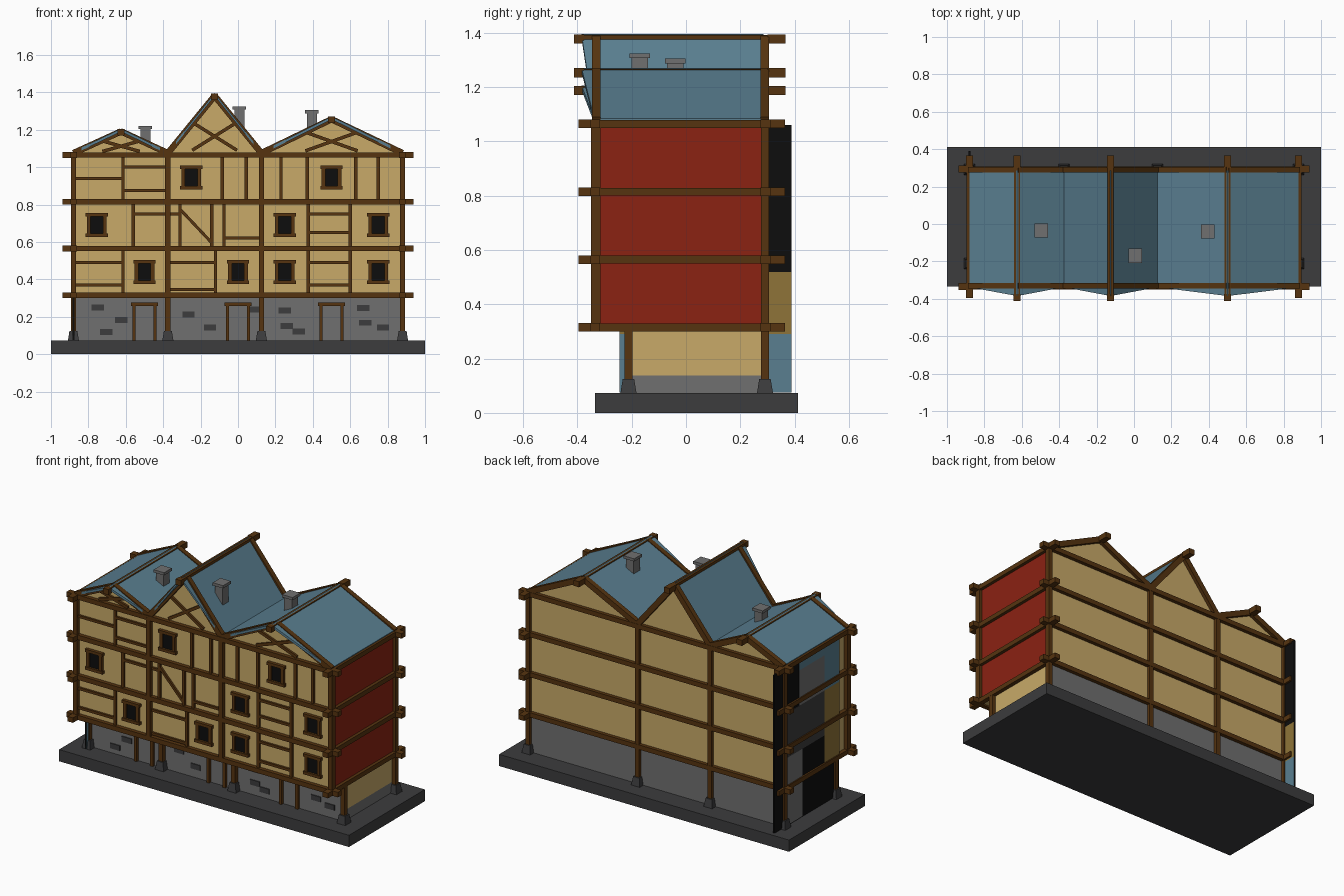
import bpy, bmesh, math
from mathutils import Vector, Matrix

if "Cube" in bpy.data.objects:
    bpy.data.objects.remove(bpy.data.objects["Cube"])

def mat(name, r, g, b):
    m = bpy.data.materials.new(name)
    m.diffuse_color = (r, g, b, 1)
    m.use_nodes = True
    m.node_tree.nodes["Principled BSDF"].inputs["Base Color"].default_value = m.diffuse_color
    return m

TAN = mat("plaster_tan", .58, .40, .14)
BROWN = mat("timber_brown", .093, .034, .005)
GREY = mat("stone_grey", .16, .16, .16)
DARK = mat("dark_stone", .045, .045, .047)
BLUE = mat("roof_blue", .10, .21, .28)
RED = mat("wall_red", .26, .016, .006)
BLACK = mat("black", .004, .004, .004)
OCHRE = mat("ochre", .275, .175, .04)

def finish(name, bm, mats, rule=None):
    bmesh.ops.recalc_face_normals(bm, faces=bm.faces)
    bm.normal_update()
    if rule:
        for f in bm.faces:
            f.material_index = rule(f)
    me = bpy.data.meshes.new(name)
    bm.to_mesh(me)
    bm.free()
    for m in mats:
        me.materials.append(m)
    ob = bpy.data.objects.new(name, me)
    bpy.context.collection.objects.link(ob)
    return ob

def add_box(bm, x0, x1, y0, y1, z0, z1, taper=1.0):
    M = Matrix.Translation(((x0+x1)/2, (y0+y1)/2, (z0+z1)/2)) @ Matrix.Diagonal((x1-x0, y1-y0, z1-z0, 1))
    vs = bmesh.ops.create_cube(bm, size=1, matrix=M)['verts']
    for v in vs:
        if v.co.z > (z0+z1)/2:
            v.co.x = (x0+x1)/2 + (v.co.x-(x0+x1)/2)*taper
            v.co.y = (y0+y1)/2 + (v.co.y-(y0+y1)/2)*taper

def boxes(name, m, items, rule=None):
    bm = bmesh.new()
    for it in items:
        add_box(bm, *it)
    return finish(name, bm, m if isinstance(m, list) else [m], rule)

def add_prism(bm, pts, y0, y1):
    # profile in x,z pushed along y
    a = [bm.verts.new((x, y0, z)) for x, z in pts]
    b = [bm.verts.new((x, y1, z)) for x, z in pts]
    bm.faces.new(a)
    bm.faces.new(b[::-1])
    for i in range(len(pts)):
        j = (i+1) % len(pts)
        bm.faces.new((a[i], b[i], b[j], a[j]))

def add_strip(bm, p, q, w, y0, y1):
    # straight timber between two x,z points
    d = Vector((q[0]-p[0], q[1]-p[1])).normalized()
    n = Vector((-d.y, d.x))*w/2
    add_prism(bm, [(p[0]-n.x, p[1]-n.y), (q[0]-n.x, q[1]-n.y),
                   (q[0]+n.x, q[1]+n.y), (p[0]+n.x, p[1]+n.y)], y0, y1)

FY, BY, GY = -.325, .285, -.2        # front, back and ground floor wall planes
POSTS = [-.88, -.375, .125, .88]
LEVELS = [.315, .565, .815, 1.065]
GABLES = [(-.88, -.625, -.375, 1.185), (-.375, -.125, .125, 1.375), (.125, .5, .88, 1.25)]

# base slab
boxes("base", DARK, [(-1, 1, -.335, .413, 0, .073)])
# ground floor: stone, plastered on the upper side walls
boxes("ground_floor", [GREY, TAN],
      [(-.87, .87, GY, BY, .07, .138), (-.87, .87, GY, BY, .138, .315)],
      lambda f: 1 if abs(f.normal.x) > .5 and f.calc_center_median().z > .138 else 0)
# upper floors, red on the right side
boxes("upper_floors", [TAN, RED], [(-.87, .875, FY, BY, .31, 1.07)],
      lambda f: 1 if f.normal.x > .5 else 0)

# gable walls
bm = bmesh.new()
for a, c, b, h in GABLES:
    add_prism(bm, [(a, 1.06), (b, 1.06), (c, h-.005)], FY, BY)
finish("gable_walls", bm, [TAN])

# roof panels with a flared front edge
bm = bmesh.new()
for a, c, b, h in GABLES:
    for e in (a, b):
        P = [(e, -.338, 1.068), (c, -.385, h+.005), (c, BY, h+.005), (e, BY, 1.068)]
        lo = [bm.verts.new(p) for p in P]
        hi = [bm.verts.new((x, y, z+.016)) for x, y, z in P]
        bm.faces.new(lo)
        bm.faces.new(hi)
        for i in range(4):
            j = (i+1) % 4
            bm.faces.new((lo[i], lo[j], hi[j], hi[i]))
finish("roof_panels", bm, [BLUE])

# rafters along the gable edges
bm = bmesh.new()
for a, c, b, h in GABLES:
    for e in (a, b):
        add_strip(bm, (e, 1.075), (c, h+.006), .034, -.346, -.315)
        add_strip(bm, (e, 1.075), (c, h+.006), .034, .275, .306)
finish("rafters", bm, [BROWN])

# floor beams and ridge beams with thicker end blocks
r, k = .0145, .0185
items = []
for z in LEVELS:
    for y in (-.335, .293):
        items.append((-.9, .9, y-r, y+r, z-r, z+r))
        for s in (-1, 1):
            x0, x1 = sorted((s*.862, s*.937))
            items.append((x0, x1, y-k, y+k, z-k+.003, z+k-.003))
    for x in (-.88, .88):
        items.append((x-r, x+r, -.38, .35, z-r, z+r))
        items += [(x-k, x+k, -.396, -.32, z-k+.003, z+k-.003), (x-k, x+k, .28, .365, z-k+.003, z+k-.003)]
boxes("floor_beams", BROWN, items)
items = []
for a, c, b, h in GABLES:
    z = h+.004
    items.append((c-.016, c+.016, -.4, .35, z-.012, z+.014))
    items += [(c-k, c+k, -.412, -.375, z-k, z+.016), (c-k, c+k, .3, .367, z-k, z+.016)]
boxes("ridge_beams", BROWN, items)

# posts and stone feet
items, feet = [], []
for x in POSTS:
    w = .014
    items += [(x-w, x+w, -.35, -.315, .315, 1.065), (x-w, x+w, -.226, -.198, .1, .315),
              (x-w, x+w, .277, .306, .1, 1.065)]
    feet += [(x-.03, x+.03, y-.03, y+.03, .07, .125, .7) for y in (-.212, .291)]
boxes("posts", BROWN, items)
boxes("post_feet", DARK, feet)

# timber framing on the front: verticals (x, floor) and horizontals (x0, x1, z)
bm = bmesh.new()
y0, y1 = -.338, -.32
for x, n in [(-.615, 0), (-.12, 0), (.375, 0), (.6, 0), (-.56, 1), (-.31, 1), (-.14, 1), (-.075, 1),
             (.375, 1), (.6, 1), (-.615, 2), (-.085, 2), (.045, 2), (.23, 2), (.37, 2), (.63, 2), (.75, 2)]:
    add_box(bm, x-.009, x+.009, y0, y1, LEVELS[n], LEVELS[n+1])
for a, b, z in [(-.87, -.615, .49), (-.87, -.615, .37), (-.375, -.12, .49), (-.375, -.12, .345),
                (.375, .6, .49), (.375, .6, .37), (-.56, -.31, .75), (-.075, .125, .62),
                (.375, .6, .75), (.375, .6, .65), (-.87, -.615, .94), (-.615, -.375, 1.0), (-.615, -.375, .875)]:
    add_box(bm, a, b, y0, y1, z-.008, z+.008)
add_strip(bm, (-.31, .775), (-.14, .595), .016, y0, y1)
# crossed braces in the gables
for c, z, dx, dz in [(-.625, 1.112, .1, .028), (-.125, 1.165, .12, .075), (.5, 1.137, .14, .05)]:
    for s in (-1, 1):
        add_strip(bm, (c-dx, z-s*dz), (c+dx, z+s*dz), .018, y0, y1)
finish("front_framing", bm, [BROWN])

# windows
frames, panes = [], []
for x, z in [(-.5, .44), (0, .44), (.25, .44), (.75, .44), (-.755, .69), (.25, .69), (.75, .69),
             (-.25, .945), (.5, .945)]:
    panes.append((x-.037, x+.037, -.333, -.325, z-.05, z+.05))
    frames += [(x-.06, x+.06, -.346, -.32, z+.046, z+.064), (x-.06, x+.06, -.346, -.32, z-.064, z-.046)]
    frames += [(x+s*.043-.01, x+s*.043+.01, -.342, -.32, z-.05, z+.05) for s in (-1, 1)]
boxes("window_frames", BROWN, frames)
boxes("window_panes", BLACK, panes)

# door frames
items = []
for x in (-.5, 0, .5):
    items.append((x-.072, x+.072, -.222, -.195, .258, .276))
    items += [(x+s*.056-.009, x+s*.056+.009, -.218, -.195, .07, .27) for s in (-1, 1)]
boxes("door_frames", BROWN, items)

# darker stones in the ground floor wall
boxes("wall_stones", DARK,
      [(x-.033, x+.033, GY-.006, GY+.004, z-.016, z+.016) for x, z in
       [(-.75, .25), (-.625, .182), (-.705, .118), (-.265, .213), (-.15, .142), (.095, .24), (.25, .233),
        (.325, .122), (.26, .15), (.67, .247), (.775, .142), (.68, .168)]])

# chimneys with caps
items = []
for x, y, z in [(-.495, -.035, 1.22), (.007, -.17, 1.325), (.395, -.04, 1.305)]:
    items += [(x-.027, x+.027, y-.03, y+.03, 1.06, z-.01), (x-.036, x+.036, y-.038, y+.038, z-.017, z)]
boxes("chimneys", GREY, items)

# patchwork panel on the left side, set back past the rear wall
boxes("left_panel", [BLACK, OCHRE, BLUE],
      [(-.884, -.873, -.245, .389, a, b) for a, b in ((.075, .29), (.29, .52), (.52, 1.06))],
      lambda f: 0 if f.normal.x < .5 else (2 if f.calc_center_median().z < .29
                                           else 1 if f.calc_center_median().z < .52 else 0))
PATCH = [(GREY, .12, .27, .08, .5), (DARK, -.1, .27, .5, .78), (GREY, -.1, .15, .78, 1.0),
         (BLUE, -.245, -.1, .78, 1.06), (OCHRE, -.245, -.1, .3, .78), (BLUE, -.1, .15, 1.0, 1.06)]
for i, (m, a, b, c, d) in enumerate(PATCH):
    boxes("left_patch_%d" % i, m, [(-.887, -.883, a, b, c, d)])
